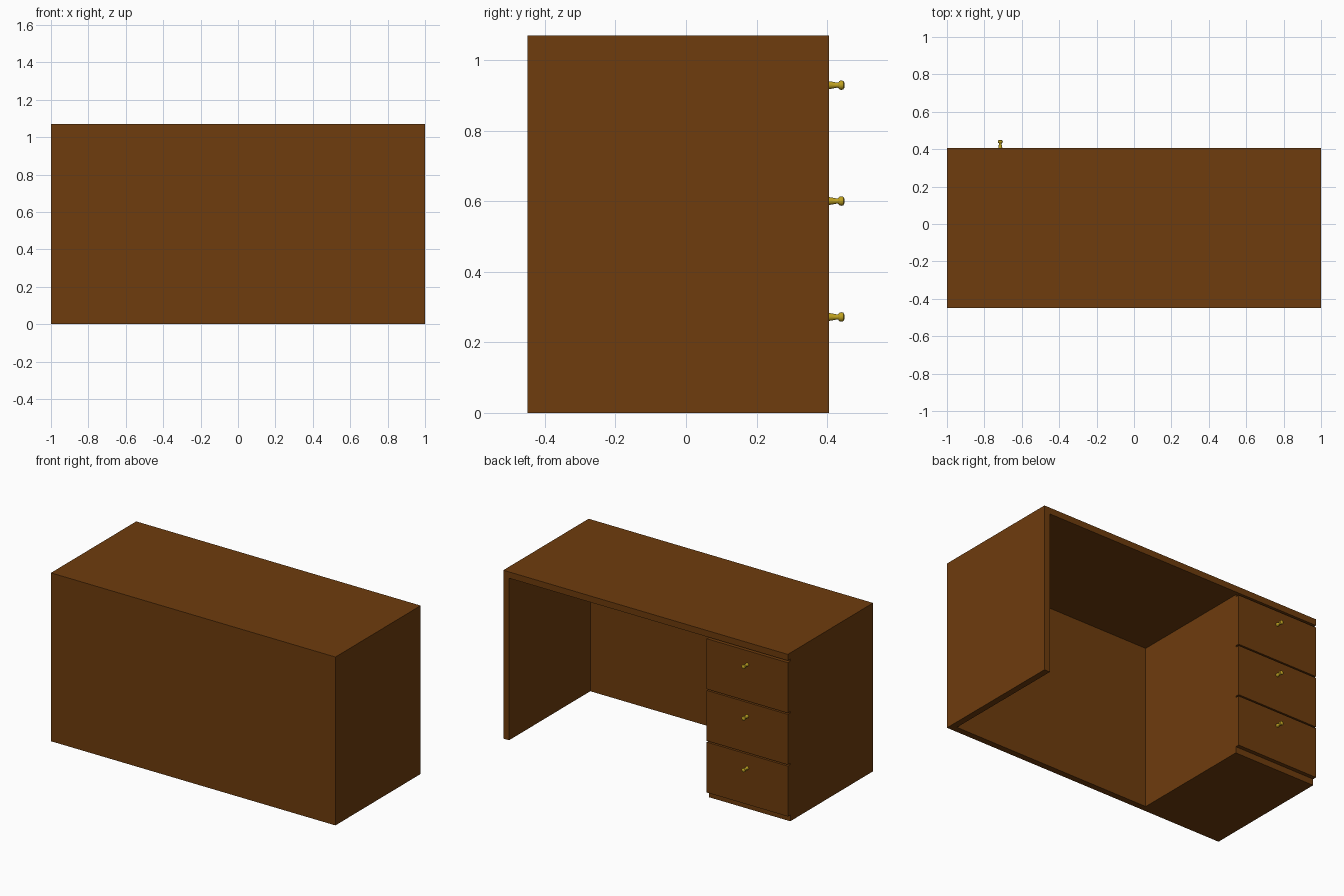
import bpy, bmesh
from math import cos, sin, tau, radians

if "Cube" in bpy.data.objects:
    bpy.data.objects.remove(bpy.data.objects["Cube"])


def material(name, color):
    m = bpy.data.materials.new(name)
    m.diffuse_color = (*color, 1)
    m.use_nodes = True
    m.node_tree.nodes["Principled BSDF"].inputs["Base Color"].default_value = m.diffuse_color
    return m


WOOD = material("brown_wood", (0.156, 0.045, 0.004))
BRASS = material("brass", (0.52, 0.36, 0.015))


def finish(name, bm, mat):
    bmesh.ops.recalc_face_normals(bm, faces=bm.faces)
    mesh = bpy.data.meshes.new(name)
    bm.to_mesh(mesh)
    bm.free()
    mesh.materials.append(mat)
    ob = bpy.data.objects.new(name, mesh)
    bpy.context.collection.objects.link(ob)
    return ob


def box(name, x, y, z):
    """Box given by its (min, max) range on each axis."""
    bm = bmesh.new()
    bmesh.ops.create_cube(bm, size=1)
    for v in bm.verts:
        v.co = [r[0] if c < 0 else r[1] for c, r in zip(v.co, (x, y, z))]
    return finish(name, bm, WOOD)


def knob(name, x, y, z, profile, sides=16):
    """Turned knob pointing along +y; profile is (radius, distance)."""
    bm = bmesh.new()
    rings = [[bm.verts.new((x + r * cos(tau * i / sides), y + d, z + r * sin(tau * i / sides)))
              for i in range(sides)] for r, d in profile]
    for a, b in zip(rings, rings[1:]):
        for i in range(sides):
            j = (i + 1) % sides
            bm.faces.new((a[i], a[j], b[j], b[i]))
    bm.faces.new(rings[0])
    bm.faces.new(rings[-1])
    ob = finish(name, bm, BRASS)
    bpy.ops.object.select_all(action='DESELECT')
    ob.select_set(True)
    bpy.context.view_layer.objects.active = ob
    bpy.ops.object.shade_smooth_by_angle(angle=radians(40))


BACK, FRONT, T, H = -0.45, 0.406, 0.04, 1.07
INNER, RECESS = -0.43, 0.381

# Carcass: top, modesty panel, open-side leg and drawer cabinet
box("desk_top", (-1, 1), (BACK, FRONT), (H - T, H))
box("modesty_panel", (-1, 1), (BACK, BACK + T), (0, H - T))
box("side_panel", (1 - T, 1), (BACK + T, FRONT), (0, H - T))
box("drawer_cabinet", (-1, INNER), (BACK + T, RECESS), (0, H - T))

# Drawer fronts stand proud of the cabinet, each with a turned knob
KNOB = [(0.011, 0), (0.010, 0.008), (0.007, 0.022), (0.008, 0.026), (0.012, 0.029),
        (0.0135, 0.034), (0.012, 0.040), (0.007, 0.043), (0.002, 0.044)]
for i in range(3):
    z = 0.04 + i * 0.3286
    box(f"drawer_front_{i + 1}", (-1, INNER), (RECESS, FRONT), (z, z + 0.32))
    knob(f"drawer_knob_{i + 1}", -0.715, FRONT, z + 0.232, KNOB)
